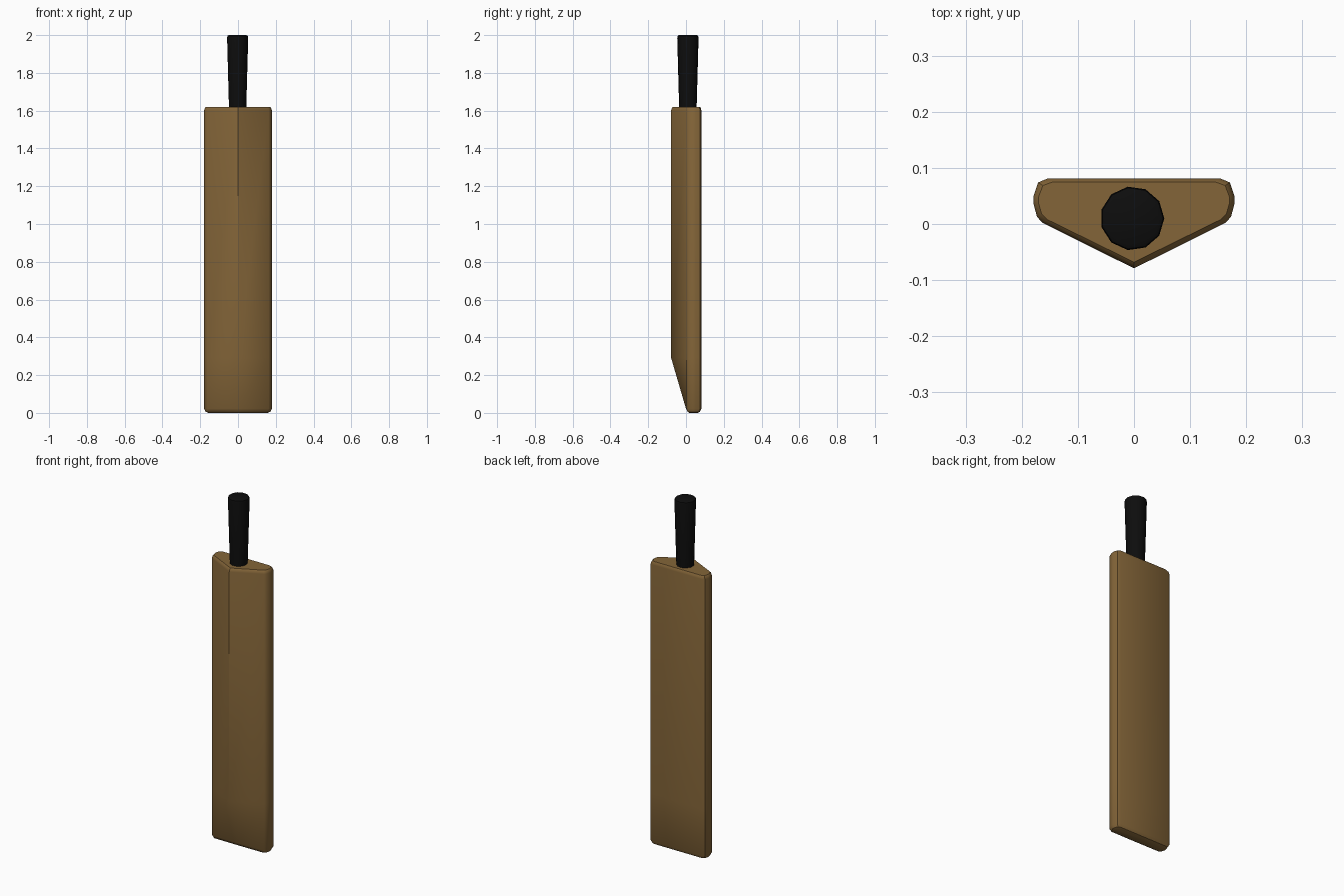
import bpy, bmesh, math

if "Cube" in bpy.data.objects:
    bpy.data.objects.remove(bpy.data.objects["Cube"])

def loft(name, rings, color, angle):
    """Skin a stack of equal-length point rings and cap both ends."""
    bm = bmesh.new()
    loops = [[bm.verts.new(p) for p in ring] for ring in rings]
    n = len(loops[0])
    for a, b in zip(loops, loops[1:]):
        for i in range(n):
            j = (i + 1) % n
            bm.faces.new((a[i], a[j], b[j], b[i]))
    bm.faces.new(loops[0][::-1])
    bm.faces.new(loops[-1])
    bmesh.ops.recalc_face_normals(bm, faces=bm.faces)
    mesh = bpy.data.meshes.new(name)
    bm.to_mesh(mesh)
    bm.free()
    ob = bpy.data.objects.new(name, mesh)
    bpy.context.collection.objects.link(ob)
    mat = bpy.data.materials.new(name + "_material")
    mat.diffuse_color = (*color, 1)
    mat.use_nodes = True
    mat.node_tree.nodes["Principled BSDF"].inputs["Base Color"].default_value = mat.diffuse_color
    mesh.materials.append(mat)
    bpy.ops.object.select_all(action='DESELECT')
    ob.select_set(True)
    bpy.context.view_layer.objects.active = ob
    bpy.ops.object.shade_smooth_by_angle(angle=math.radians(angle))
    return ob

# Blade: half cross-section (ridge is added separately), mirrored in x
EDGE = [(0.163, 0.002), (0.173, 0.013), (0.179, 0.036),
        (0.179, 0.05), (0.171, 0.074), (0.154, 0.081)]

def blade_ring(z, ridge, sx=1.0, sy=1.0):
    half = [(x * sx, 0.04 + (y - 0.04) * sy) for x, y in EDGE]
    pts = [(0, ridge)] + half + [(-x, y) for x, y in reversed(half)]
    return [(x, y, z) for x, y in pts]

# z, ridge depth, x scale, y scale: rounded toe, scooped front, bevelled shoulder
levels = [(0.003, 0.018, 0.88, 0.55), (0.009, 0.008, 0.955, 0.82),
          (0.025, 0.000, 1, 1), (0.295, -0.079, 1, 1),
          (1.605, -0.079, 1, 1), (1.617, -0.075, 0.98, 0.94),
          (1.623, -0.068, 0.95, 0.84)]
loft("blade", [blade_ring(*lv) for lv in levels], (0.23, 0.13, 0.04), 35)

# Grip: eleven-sided tapered handle with a softened end
SIDES = 11

def grip_ring(z, r):
    return [(-0.003 + r * math.cos(t), 0.01 + r * math.sin(t), z)
            for t in (2 * math.pi * i / SIDES for i in range(SIDES))]

profile = [(1.59, 0.046), (1.985, 0.057), (1.996, 0.055), (2.0, 0.048)]
loft("grip", [grip_ring(z, r) for z, r in profile], (0.004, 0.004, 0.004), 40)

# Stand on the ground plane
bpy.data.objects["blade"].location.z = -0.003
bpy.data.objects["grip"].location.z = 0.0
